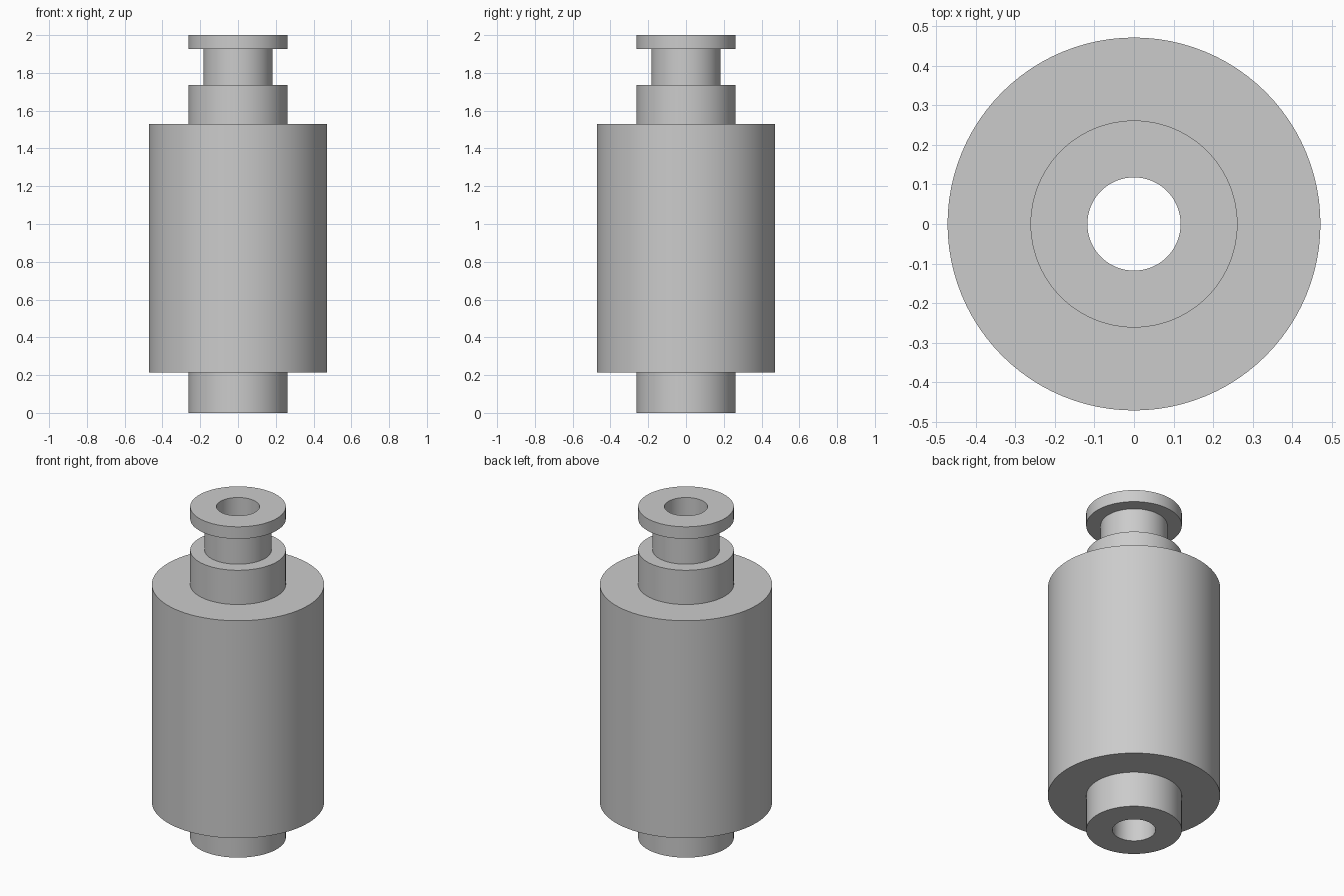
import bpy
import bmesh
import math

cube = bpy.data.objects.get("Cube")
if cube:
    bpy.data.objects.remove(cube, do_unlink=True)

SIDES = 96
BORE = 0.118
HUB = 0.262
BODY = 0.472
NECK = 0.183

# Plain grey finish
grey = bpy.data.materials.new("plain grey")
grey.use_nodes = True
colour = (0.6, 0.6, 0.6, 1)
grey.diffuse_color = colour
grey.node_tree.nodes["Principled BSDF"].inputs["Base Color"].default_value = colour


def lathe(name, profile):
    """Revolve a closed (radius, height) profile about the z axis."""
    bm = bmesh.new()
    verts = [bm.verts.new((r, 0, z)) for r, z in profile]
    edges = [bm.edges.new((verts[i - 1], verts[i])) for i in range(len(verts))]
    bmesh.ops.spin(bm, geom=verts + edges, cent=(0, 0, 0), axis=(0, 0, 1),
                   angle=math.tau, steps=SIDES, use_merge=True)
    bmesh.ops.remove_doubles(bm, verts=bm.verts, dist=0.0001)
    bmesh.ops.recalc_face_normals(bm, faces=bm.faces)
    mesh = bpy.data.meshes.new(name)
    bm.to_mesh(mesh)
    bm.free()
    mesh.materials.append(grey)
    obj = bpy.data.objects.new(name, mesh)
    bpy.context.collection.objects.link(obj)
    bpy.ops.object.select_all(action="DESELECT")
    obj.select_set(True)
    bpy.context.view_layer.objects.active = obj
    bpy.ops.object.shade_smooth_by_angle(angle=math.radians(30))
    return obj


# Stepped roller with a through bore: lower hub, drum, upper hub, groove, flange
lathe("stepped_roller", [
    (BORE, 0), (HUB, 0),
    (HUB, 0.215), (BODY, 0.215),
    (BODY, 1.53), (HUB, 1.53),
    (HUB, 1.737), (NECK, 1.737),
    (NECK, 1.927), (HUB, 1.927),
    (HUB, 2), (BORE, 2),
])
